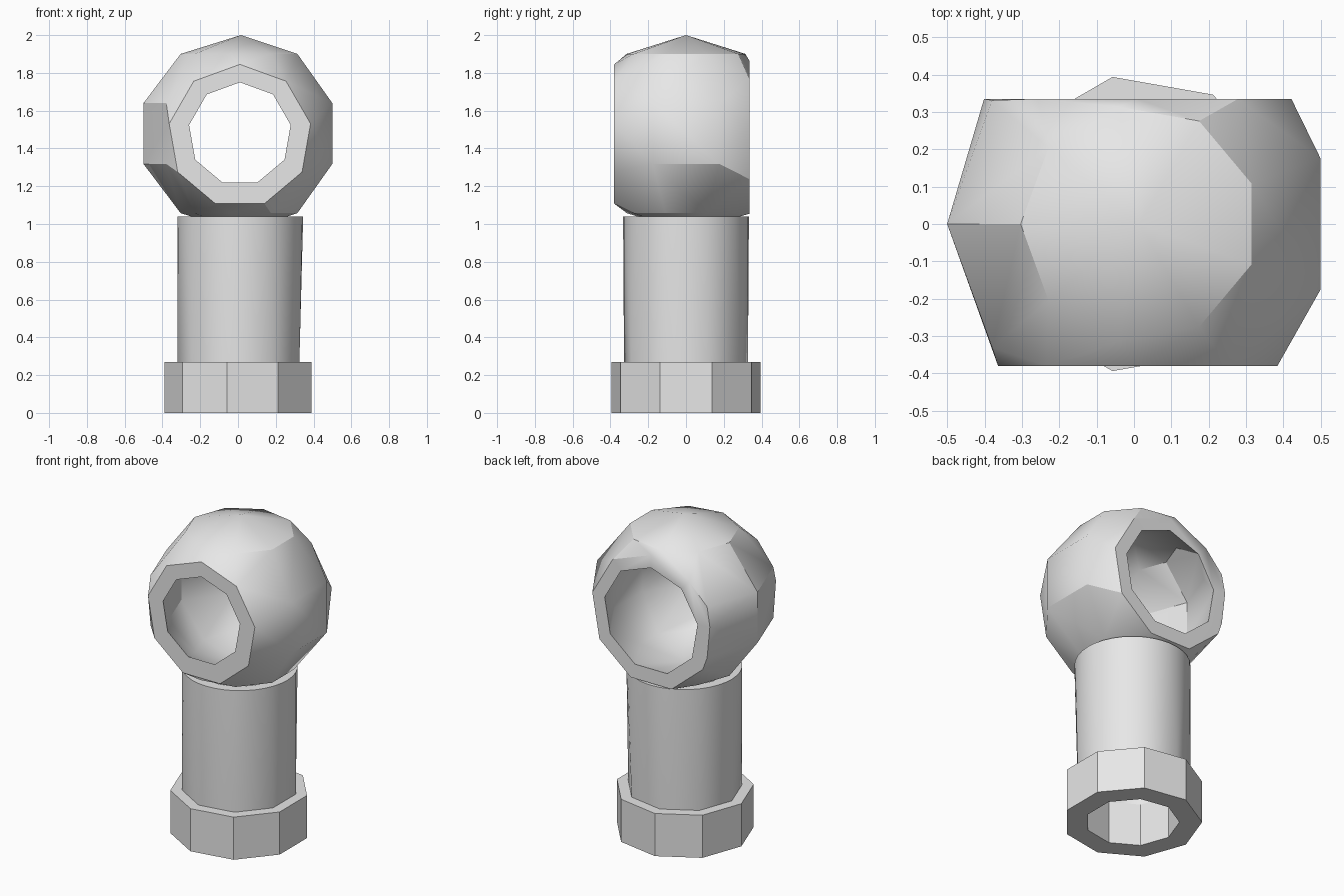
import bpy, bmesh, math
from mathutils import Vector

cube = bpy.data.objects.get("Cube")
if cube:
    bpy.data.objects.remove(cube, do_unlink=True)

grey = bpy.data.materials.new("light_grey")
grey.use_nodes = True
colour = (0.8, 0.8, 0.8, 1)
grey.diffuse_color = colour
grey.node_tree.nodes["Principled BSDF"].inputs["Base Color"].default_value = colour


def ring_z(radius, z, sides=9, cx=0.012):
    """Horizontal polygon with one corner pointing to -x."""
    return [Vector((cx - radius * math.cos(math.tau * i / sides),
                    radius * math.sin(math.tau * i / sides), z)) for i in range(sides)]


def ring_y(radius, y, cz, sides=9, cx=0.01):
    """Upright polygon with one corner pointing up."""
    return [Vector((cx + radius * math.sin(math.tau * i / sides), y,
                    cz + radius * math.cos(math.tau * i / sides))) for i in range(sides)]


def hollow_part(name, outer_ends, inner_ends, outer_extra=(), inner_extra=(), angle=30):
    """Open-ended outer and inner convex skins, joined by flat rims."""
    bm = bmesh.new()
    skins = []
    for ends, extra in ((outer_ends, outer_extra), (inner_ends, inner_extra)):
        rings = [[bm.verts.new(p) for p in end] for end in ends]
        others = [bm.verts.new(p) for p in extra]
        hull = bmesh.ops.convex_hull(bm, input=rings[0] + rings[1] + others)
        faces = [f for f in hull["geom"] if isinstance(f, bmesh.types.BMFace)]
        caps = [f for f in faces if any(all(v in r for v in f.verts) for r in rings)]
        bmesh.ops.delete(bm, geom=caps, context='FACES')
        skins.append(rings)
    for outer, inner in zip(*skins):
        for i in range(len(outer)):
            j = (i + 1) % len(outer)
            bm.faces.new((outer[i], outer[j], inner[j], inner[i]))
    loose = [v for v in bm.verts if not v.link_faces]
    bmesh.ops.delete(bm, geom=loose, context='VERTS')
    bmesh.ops.dissolve_limit(bm, angle_limit=0.01, verts=bm.verts[:], edges=bm.edges[:])
    bmesh.ops.recalc_face_normals(bm, faces=bm.faces[:])
    mesh = bpy.data.meshes.new(name)
    bm.to_mesh(mesh)
    bm.free()
    mesh.materials.append(grey)
    obj = bpy.data.objects.new(name, mesh)
    bpy.context.collection.objects.link(obj)
    bpy.ops.object.select_all(action='DESELECT')
    obj.select_set(True)
    bpy.context.view_layer.objects.active = obj
    bpy.ops.object.shade_smooth_by_angle(angle=math.radians(angle))
    return obj


# Collar at the foot of the stem
hollow_part("base_collar",
            [ring_z(0.4, 0), ring_z(0.4, 0.27)],
            [ring_z(0.27, 0), ring_z(0.27, 0.27)])

# Stem: nine-sided below, round above
def stem_end(radius, z, sides):
    return ring_z(radius, z, sides)


def stem_skin(radius):
    return [ring_z(radius, 0.27), ring_z(radius, 1.04, 36)]


hollow_part("stem", stem_skin(0.333), stem_skin(0.27))

# Faceted ball, open at front and back
FRONT, BACK = -0.38, 0.335
centre = Vector((0.015, 0, 1.479))
ball = [centre + Vector((0, 0, s * 0.521)) for s in (1, -1)]
for lat in (54, 18, -18, -54):
    a = math.radians(lat)
    ball += ring_z(0.542 * math.cos(a), centre.z + 0.521 * math.sin(a), cx=centre.x)
ball = [p for p in ball if FRONT < p.y < BACK]
cavity = [centre + (p - centre) * 0.8 for p in ball]

hollow_part("ball_head",
            [ring_y(0.38, FRONT, 1.465), ring_y(0.418, BACK, 1.447)],
            [ring_y(0.273, FRONT, 1.477), ring_y(0.33, BACK, 1.455)],
            ball, cavity)
